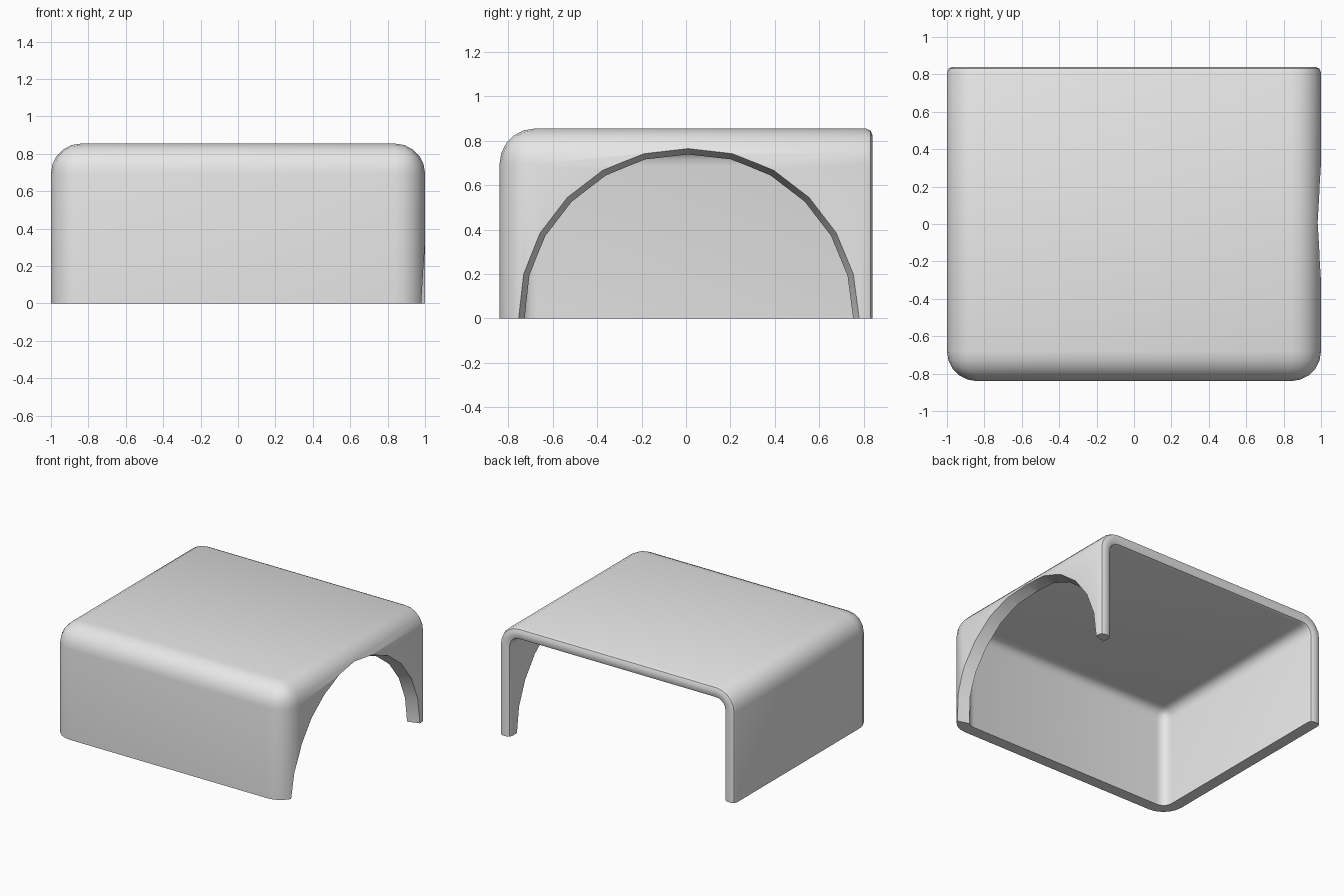
import bpy
import bmesh
from math import pi, radians
from mathutils import Matrix

WIDTH, DEPTH, HEIGHT = 2.0, 1.68, 0.855
WALL = 0.09

default = bpy.data.objects.get("Cube")
if default:
    bpy.data.objects.remove(default, do_unlink=True)

grey = bpy.data.materials.new("light grey")
grey.use_nodes = True
colour = (0.8, 0.8, 0.8, 1)
grey.diffuse_color = colour
grey.node_tree.nodes["Principled BSDF"].inputs["Base Color"].default_value = colour


def make_object(name, bm):
    mesh = bpy.data.meshes.new(name)
    bm.to_mesh(mesh)
    bm.free()
    mesh.materials.append(grey)
    obj = bpy.data.objects.new(name, mesh)
    bpy.context.collection.objects.link(obj)
    return obj


def apply_modifier(obj, modifier):
    bpy.context.view_layer.objects.active = obj
    bpy.ops.object.modifier_apply(modifier=modifier.name)


# Rounded outer skin, open at the back and the bottom
bm = bmesh.new()
bmesh.ops.create_cube(bm, size=1)
for v in bm.verts:
    v.co = (v.co.x * WIDTH, v.co.y * DEPTH, (v.co.z + 0.5) * HEIGHT)
bm.normal_update()


def is_open(face):
    return face.normal.z < -0.9 or face.normal.y > 0.9


rounded = [e for e in bm.edges if not any(is_open(f) for f in e.link_faces)]
bmesh.ops.bevel(bm, geom=rounded, offset=0.16, offset_type='OFFSET',
                segments=5, profile=0.5, affect='EDGES')
bm.normal_update()
bmesh.ops.delete(bm, geom=[f for f in bm.faces if is_open(f)], context='FACES')
cover = make_object("cover_shell", bm)

# Wall thickness, grown inwards
solid = cover.modifiers.new("wall", 'SOLIDIFY')
solid.thickness = WALL
solid.offset = -1
solid.use_even_offset = True
apply_modifier(cover, solid)

# Softened rim around the open back
bm = bmesh.new()
bm.from_mesh(cover.data)
back = DEPTH / 2 - 0.001
rim = [e for e in bm.edges
       if all(v.co.y > back for v in e.verts)
       and any(v.co.z > 0.001 for v in e.verts)
       and e.calc_face_angle(0) > 0.8]
bmesh.ops.bevel(bm, geom=rim, offset=0.03, offset_type='OFFSET',
                segments=2, profile=0.5, affect='EDGES')
bm.to_mesh(cover.data)
bm.free()

# Arched opening, flaring slightly outwards through the left wall
bm = bmesh.new()
bmesh.ops.create_cone(bm, cap_ends=True, segments=24,
                      radius1=0.68, radius2=0.80, depth=0.4)
bmesh.ops.transform(
    bm, verts=bm.verts,
    matrix=Matrix.Translation((0.9, 0.01, 0)) @ Matrix.Rotation(pi / 2, 4, 'Y'))
cutter = make_object("arch_cutter", bm)
cutter.hide_render = True
cut = cover.modifiers.new("arch", 'BOOLEAN')
cut.operation = 'DIFFERENCE'
cut.solver = 'EXACT'
cut.object = cutter
apply_modifier(cover, cut)
bpy.data.objects.remove(cutter, do_unlink=True)

# Smooth fillets, crisp cut edges
bpy.ops.object.select_all(action='DESELECT')
cover.select_set(True)
bpy.context.view_layer.objects.active = cover
bpy.ops.object.shade_smooth_by_angle(angle=radians(35))
